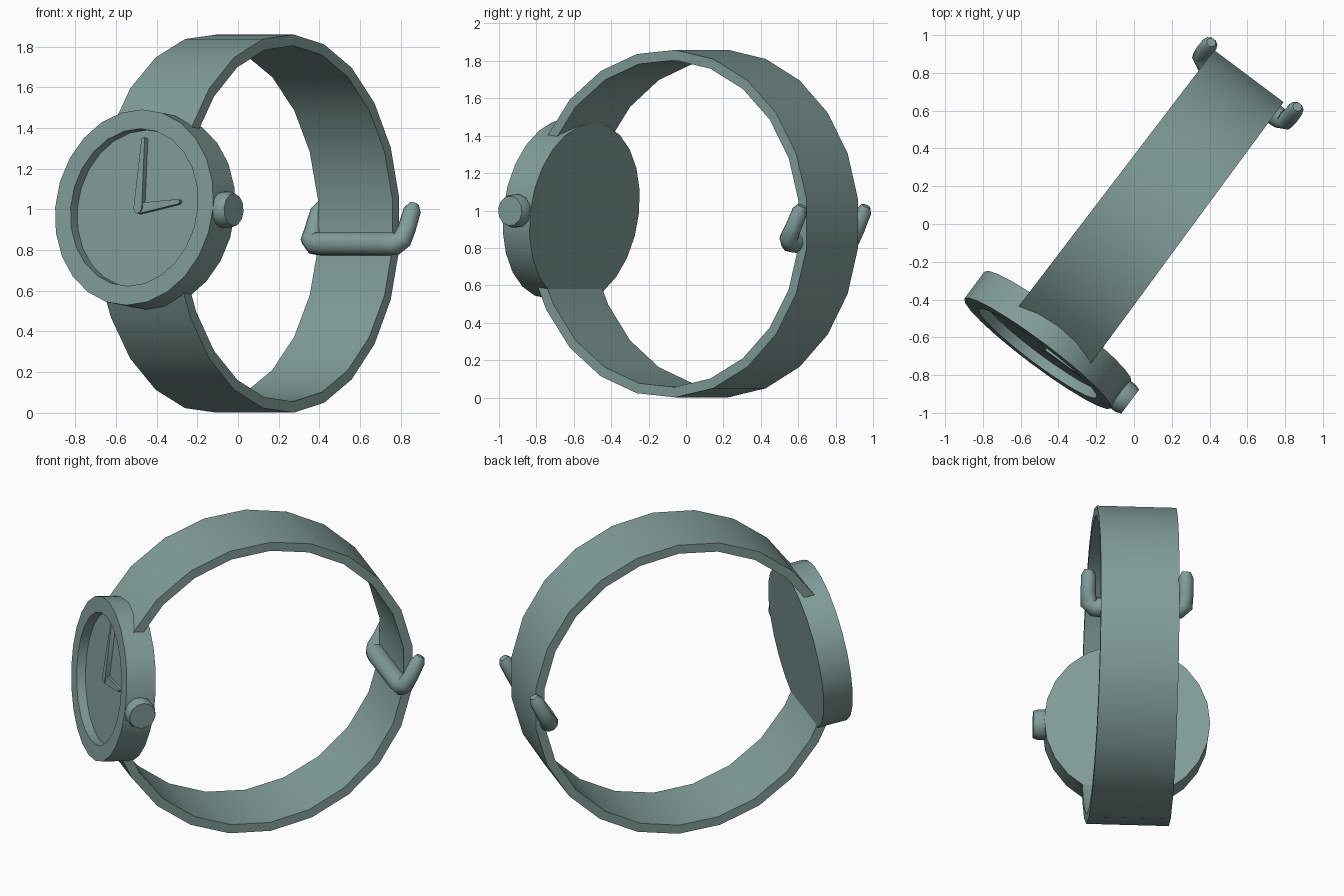
import bpy, bmesh, math
from mathutils import Matrix, Vector

if "Cube" in bpy.data.objects:
    bpy.data.objects.remove(bpy.data.objects["Cube"])

mat = bpy.data.materials.new("grey_green")
mat.diffuse_color = (0.22, 0.34, 0.32, 1)
mat.use_nodes = True
mat.node_tree.nodes["Principled BSDF"].inputs["Base Color"].default_value = mat.diffuse_color

# Watch frame: X to the crown, Y from dial to buckle; turned about z
TURN = Matrix.Rotation(math.atan2(-0.6, 0.8), 4, 'Z')
# Case frame: dial leans slightly upward
CASE = TURN @ Matrix.Translation((0.003, -0.765, 0.998)) @ Matrix.Rotation(math.radians(-7.5), 4, 'X')


def finish(name, bm, matrix, angle=35):
    bmesh.ops.remove_doubles(bm, verts=bm.verts, dist=1e-5)
    bmesh.ops.recalc_face_normals(bm, faces=bm.faces)
    bm.transform(matrix)
    me = bpy.data.meshes.new(name)
    bm.to_mesh(me)
    bm.free()
    me.materials.append(mat)
    ob = bpy.data.objects.new(name, me)
    bpy.context.collection.objects.link(ob)
    bpy.ops.object.select_all(action='DESELECT')
    ob.select_set(True)
    bpy.context.view_layer.objects.active = ob
    bpy.ops.object.shade_smooth_by_angle(angle=math.radians(angle))
    return ob


def sweep(bm, rings, closed=False):
    """Skin a list of point rings; cap the ends when open."""
    vs = [[bm.verts.new(p) for p in r] for r in rings]
    n = len(vs[0])
    for i in range(len(vs) if closed else len(vs) - 1):
        a, b = vs[i], vs[(i + 1) % len(vs)]
        for j in range(n):
            k = (j + 1) % n
            bm.faces.new((a[j], a[k], b[k], b[j]))
    if not closed:
        bm.faces.new(vs[0])
        bm.faces.new(vs[-1])


def lathe(name, profile, segs, matrix):
    """Spin (radius, y) points about the Y axis, with flat end caps."""
    bm = bmesh.new()
    sweep(bm, [[(r * math.sin(2 * math.pi * s / segs), y, r * math.cos(2 * math.pi * s / segs))
                for s in range(segs)] for r, y in profile])
    return finish(name, bm, matrix)


# Case with recessed dial
lathe("case", [(0.39, -0.035), (0.39, -0.09), (0.485, -0.09), (0.485, 0.09)], 24, CASE)

# Crown on the right side
crown_m = CASE @ Matrix.Rotation(math.radians(-90), 4, 'Z')
lathe("crown", [(0.085, 0.44), (0.09, 0.485), (0.09, 0.515), (0.08, 0.545)], 12, crown_m)


# Tapered hands with rounded ends
def hand(name, length, r0, r1, clock_angle, y0, y1):
    outline = []
    for i in range(5):
        t = math.pi * i / 4
        outline.append((r1 * math.cos(t), length + r1 * math.sin(t)))
    for i in range(5):
        t = math.pi + math.pi * i / 4
        outline.append((r0 * math.cos(t), r0 * math.sin(t)))
    bm = bmesh.new()
    sweep(bm, [[(x, y, z) for x, z in outline] for y in (y0, y1)])
    finish(name, bm, CASE @ Matrix.Rotation(math.radians(clock_angle), 4, 'Y'))


hand("minute_hand", 0.34, 0.025, 0.01, 0, -0.062, -0.03)
hand("hour_hand", 0.24, 0.027, 0.012, 82, -0.056, -0.03)

# Strap: faceted loop, open behind the case, slightly narrower at the back
R, T, CY, CZ = 0.93, 0.055, 0.07, 0.93
angles = [3 + 15.82 * k for k in range(-4, 16)] + [250]
rings = []
for d in angles:
    a = math.radians(d)
    s, c = math.sin(a), math.cos(a)
    w = 0.237 - 0.008 * s
    rings.append([(0.017 + x, CY + r * s, CZ + r * c)
                  for x, r in ((-w, R), (w, R), (w, R - T), (-w, R - T))])
bm = bmesh.new()
sweep(bm, rings)
finish("strap", bm, TURN)

# Buckle: U-shaped rounded tube, bar inside the strap and prongs pointing up
half = [(0.285, 1.015, 1.025, 0.025), (0.285, 1.0, 0.995, 0.043), (0.285, 0.955, 0.905, 0.045),
        (0.28, 0.922, 0.85, 0.05), (0.25, 0.912, 0.832, 0.056), (0.2, 0.91, 0.83, 0.058)]
path = [(-x, y, z, r) for x, y, z, r in half] + half[::-1]
pts = [Vector(p[:3]) for p in path]
side = Vector((0, 0.876, 0.482))  # direction the prongs lie along
rings = []
for i, p in enumerate(pts):
    t = (pts[min(i + 1, len(pts) - 1)] - pts[max(i - 1, 0)]).normalized()
    n = t.cross(Vector((0, 0.88, -0.47)).normalized()).normalized()
    b = t.cross(n).normalized()
    r = path[i][3]
    rings.append([p + Vector((0.035, 0, 0)) + r * (math.cos(k * math.pi / 5) * n + math.sin(k * math.pi / 5) * b)
                  for k in range(10)])
bm = bmesh.new()
sweep(bm, rings)
finish("buckle", bm, TURN, 60)
